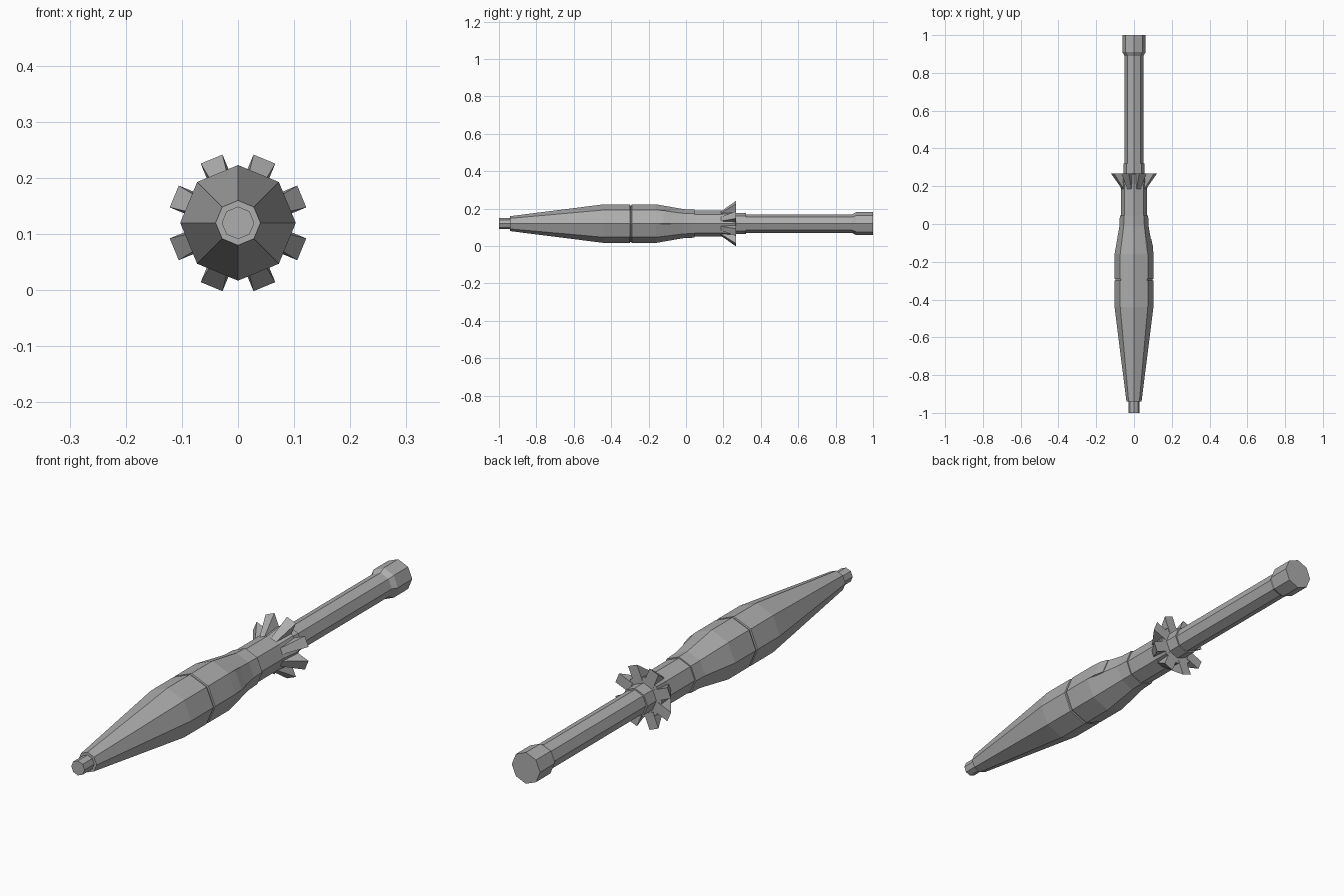
import bpy, bmesh
from math import cos, sin, pi
from mathutils import Matrix, Vector

old = bpy.data.objects.get("Cube")
if old:
    bpy.data.objects.remove(old, do_unlink=True)

AXIS_Z = 0.12
SIDES = 8

metal = bpy.data.materials.new("grey metal")
metal.use_nodes = True
grey = (0.42, 0.42, 0.42, 1)
metal.diffuse_color = grey
metal.node_tree.nodes["Principled BSDF"].inputs["Base Color"].default_value = grey


def finish(name, bm):
    bmesh.ops.recalc_face_normals(bm, faces=bm.faces)
    mesh = bpy.data.meshes.new(name)
    bm.to_mesh(mesh)
    bm.free()
    mesh.materials.append(metal)
    obj = bpy.data.objects.new(name, mesh)
    obj.location.z = AXIS_Z
    bpy.context.collection.objects.link(obj)
    return obj


def lathe(name, profile):
    """Eight-sided solid along y from (y, radius) pairs."""
    bm = bmesh.new()
    rings = []
    for y, r in profile:
        rings.append([bm.verts.new((r * cos(2 * pi * i / SIDES), y, r * sin(2 * pi * i / SIDES)))
                      for i in range(SIDES)])
    for a, b in zip(rings, rings[1:]):
        for i in range(SIDES):
            j = (i + 1) % SIDES
            bm.faces.new((a[i], a[j], b[j], b[i]))
    bm.faces.new(rings[0])
    bm.faces.new(rings[-1])
    return finish(name, bm)


def loft(bm, sections, turn):
    """Solid from (y, inner r, outer r, half width) sections, turned about the axis."""
    spin = Matrix.Rotation(-turn, 3, 'Y')
    rings = []
    for y, r0, r1, w in sections:
        rings.append([bm.verts.new(spin @ Vector(p)) for p in
                      ((r0, y, -w), (r1, y, -w), (r1, y, w), (r0, y, w))])
    for a, b in zip(rings, rings[1:]):
        for i in range(4):
            j = (i + 1) % 4
            bm.faces.new((a[i], a[j], b[j], b[i]))
    bm.faces.new(rings[0])
    bm.faces.new(rings[-1])


# Nose tip, grooved body and tail tube
lathe("nose_tip", [(-1, 0.029), (-0.935, 0.029)])
lathe("body", [(-0.94, 0.04), (-0.44, 0.103), (-0.3, 0.103), (-0.298, 0.098),
               (-0.292, 0.098), (-0.29, 0.103), (-0.16, 0.103), (-0.01, 0.077),
               (0.045, 0.075), (0.045, 0.07), (0.19, 0.07), (0.265, 0.08)])
lathe("tube_collar", [(0.26, 0.056), (0.32, 0.056)])
lathe("tail_tube", [(0.26, 0.05), (0.89, 0.05), (0.91, 0.062), (1, 0.062)])

# Flared fins, one on each flat side
bm = bmesh.new()
for k in range(SIDES):
    loft(bm, [(0.185, 0.05, 0.064, 0.012), (0.267, 0.06, 0.123, 0.021)],
         (k + 0.5) * 2 * pi / SIDES)
finish("fins", bm)

# Thin raised panel on the left flank
bm = bmesh.new()
loft(bm, [(-0.16, 0.085, 0.095, 0.039), (-0.12, 0.08, 0.093, 0.038),
          (-0.08, 0.075, 0.085, 0.035)], pi / SIDES)
finish("side_panel", bm)
